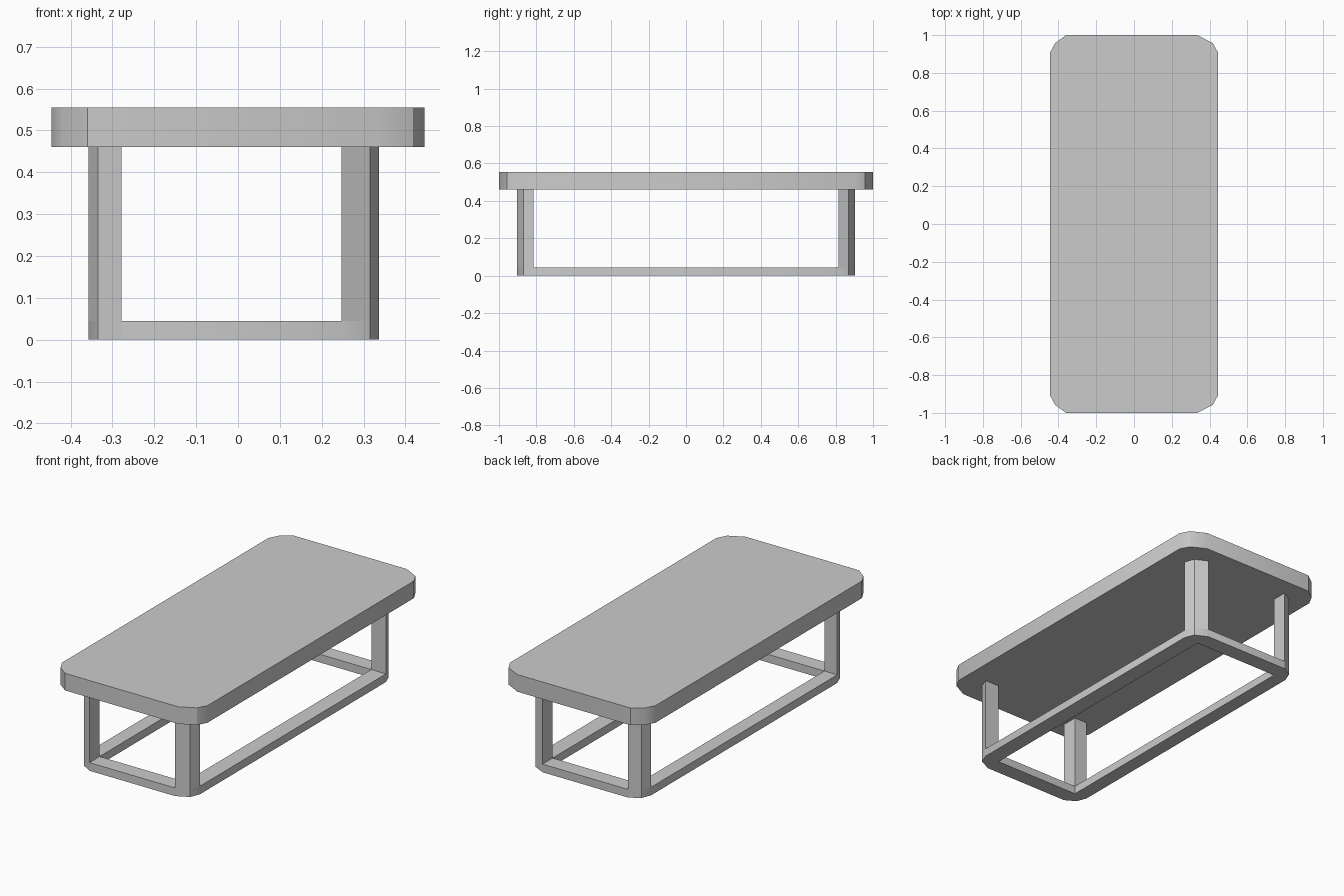
import bpy, bmesh

if "Cube" in bpy.data.objects:
    bpy.data.objects.remove(bpy.data.objects["Cube"])

def corner_loop(xl, xr, y, cxl, cxr, cy, kx, ky):
    """Four rounded corners, counter-clockwise, three points each."""
    return [
        [(xr, cy), (xr - kx, ky), (cxr, y)],
        [(cxl, y), (xl + kx, ky), (xl, cy)],
        [(xl, -cy), (xl + kx, -ky), (cxl, -y)],
        [(cxr, -y), (xr - kx, -ky), (xr, -cy)],
    ]

def extrude(bm, faces, height):
    """Raise faces and return the new upper faces."""
    res = bmesh.ops.extrude_face_region(bm, geom=faces)["geom"]
    verts = [g for g in res if isinstance(g, bmesh.types.BMVert)]
    bmesh.ops.translate(bm, vec=(0, 0, height), verts=verts)
    return [g for g in res if isinstance(g, bmesh.types.BMFace)]

def finish(bm, name):
    bmesh.ops.recalc_face_normals(bm, faces=bm.faces[:])
    mesh = bpy.data.meshes.new(name)
    bm.to_mesh(mesh)
    bm.free()
    obj = bpy.data.objects.new(name, mesh)
    bpy.context.collection.objects.link(obj)
    bpy.ops.object.select_all(action='DESELECT')
    obj.select_set(True)
    bpy.context.view_layer.objects.active = obj
    bpy.ops.object.shade_smooth_by_angle(angle=0.52)
    return obj

# Table top: thick slab with softened corners
bm = bmesh.new()
corners = corner_loop(-0.446, 0.446, 1.0, -0.36, 0.335, 0.905, 0.028, 0.957)
slab = bm.faces.new([bm.verts.new((x, y, 0.46)) for c in corners for x, y in c])
extrude(bm, [slab], 0.095)
finish(bm, "table_top")

# Base: floor frame ring, with the four legs raised from its corners
bm = bmesh.new()
corners = corner_loop(-0.357, 0.337, 0.904, -0.278, 0.247, 0.815, 0.022, 0.87)
outer = [[bm.verts.new((x, y, 0)) for x, y in c] for c in corners]
inner = [bm.verts.new((x, y, 0)) for x, y in
         [(0.247, 0.815), (-0.278, 0.815), (-0.278, -0.815), (0.247, -0.815)]]
corner_faces, rail_faces = [], []
for i in range(4):
    j = (i + 1) % 4
    corner_faces.append(bm.faces.new(outer[i] + [inner[i]]))
    rail_faces.append(bm.faces.new([outer[i][2], outer[j][0], inner[j], inner[i]]))
raised = extrude(bm, corner_faces + rail_faces, 0.045)
bm.normal_update()

# Legs: corner pieces carry on up to the table top
leg_faces = [f for f in raised
             if abs(f.calc_center_median().x) > 0.25 and abs(f.calc_center_median().y) > 0.5]
extrude(bm, leg_faces, 0.415)
finish(bm, "base_frame_with_legs")
